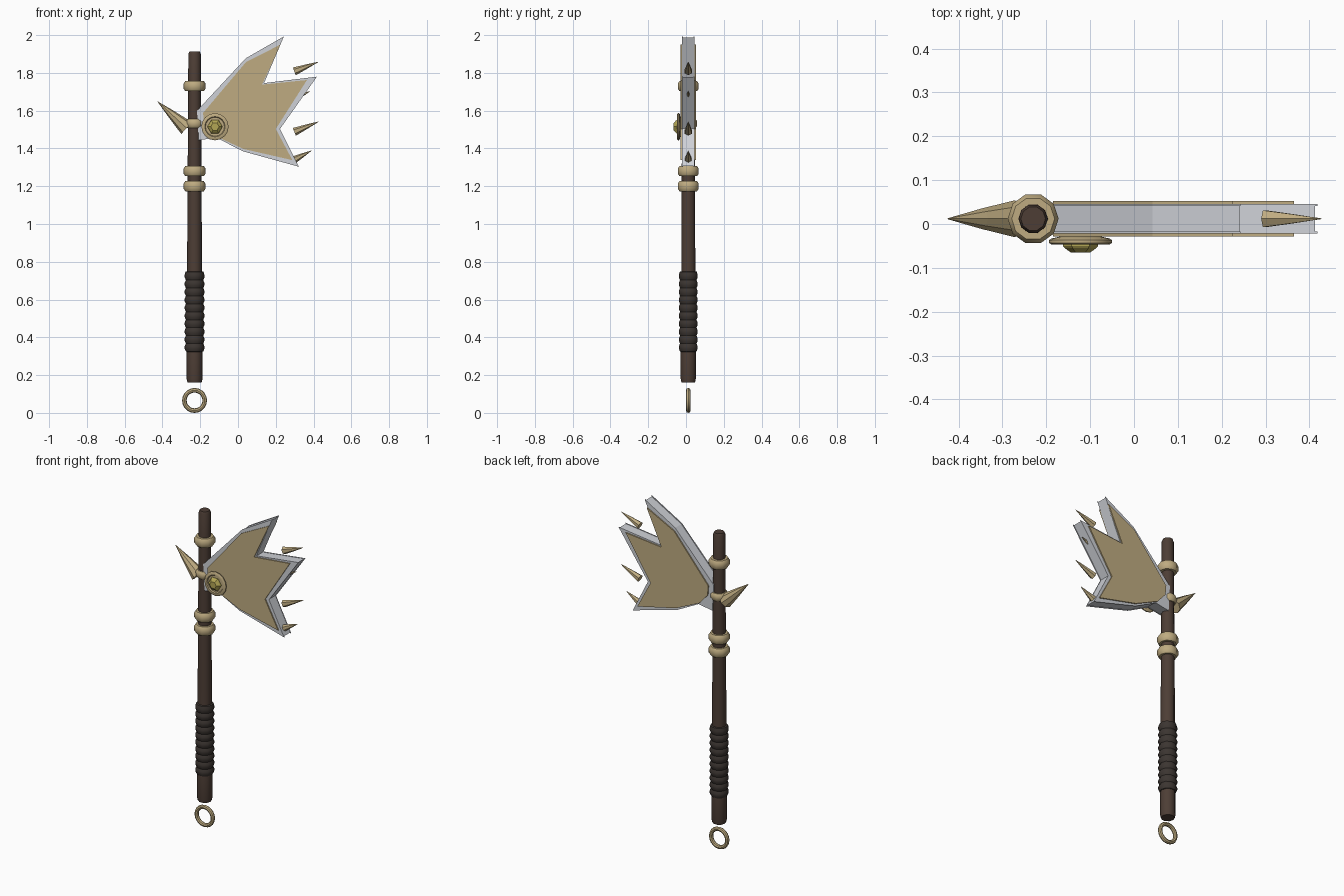
import bpy, bmesh
from math import sin, cos, pi, radians
from mathutils import Vector

if "Cube" in bpy.data.objects:
    bpy.data.objects.remove(bpy.data.objects["Cube"])

CX, CY = -0.23, 0.012


def material(name, rgb):
    m = bpy.data.materials.new(name)
    m.diffuse_color = (*rgb, 1)
    m.use_nodes = True
    m.node_tree.nodes["Principled BSDF"].inputs["Base Color"].default_value = m.diffuse_color
    return m


WOOD = material("wood", (0.075, 0.048, 0.036))
WRAP = material("leather", (0.045, 0.036, 0.031))
BONE = material("bronze", (0.52, 0.41, 0.22))
STEEL = material("steel", (0.62, 0.64, 0.68))
BRASS = material("brass", (0.45, 0.38, 0.09))


def finish(name, verts, faces, mat, smooth=True):
    me = bpy.data.meshes.new(name)
    me.from_pydata(verts, [], faces)
    bm = bmesh.new()
    bm.from_mesh(me)
    bmesh.ops.recalc_face_normals(bm, faces=bm.faces)
    bm.to_mesh(me)
    bm.free()
    ob = bpy.data.objects.new(name, me)
    bpy.context.collection.objects.link(ob)
    me.materials.append(mat)
    if smooth:
        bpy.ops.object.select_all(action='DESELECT')
        ob.select_set(True)
        bpy.context.view_layer.objects.active = ob
        bpy.ops.object.shade_smooth_by_angle(angle=radians(40))
    return ob


def lathe(name, profile, origin, axis, mat, n=10, closed=False, smooth=True):
    """Turn (radius, height) pairs around an axis; closed loops the profile."""
    q = Vector((0, 0, 1)).rotation_difference(Vector(axis).normalized())
    o = Vector(origin)
    verts = [o + q @ Vector((r * cos(2 * pi * i / n), r * sin(2 * pi * i / n), h))
             for r, h in profile for i in range(n)]
    k = len(profile)
    faces = []
    for j in range(k if closed else k - 1):
        a, b = j * n, ((j + 1) % k) * n
        faces += [(a + i, a + (i + 1) % n, b + (i + 1) % n, b + i) for i in range(n)]
    if not closed:
        faces += [tuple(range(n)), tuple(range((k - 1) * n, k * n))]
    return finish(name, verts, faces, mat, smooth)


def spike(name, base, tip, r, n=6):
    b, t = Vector((base[0], CY, base[1])), Vector((tip[0], CY, tip[1]))
    d = (t - b).length
    return lathe(name, [(r, 0), (r * 0.55, d * 0.5), (0.001, d)], b, t - b, BONE, n, smooth=False)


def plate(name, outline, y0, y1, mat):
    n = len(outline)
    verts = [(x, y, z) for y in (y0, y1) for x, z in outline]
    faces = [tuple(range(n)), tuple(range(n, 2 * n))]
    faces += [(i, (i + 1) % n, n + (i + 1) % n, n + i) for i in range(n)]
    return finish(name, verts, faces, mat, False)


# Wooden shaft
lathe("shaft", [(0.038, 0.162), (0.042, 0.18), (0.042, 0.32), (0.039, 0.36), (0.039, 0.85),
                (0.037, 1.2), (0.034, 1.7), (0.033, 1.9), (0.028, 1.912)],
      (CX, CY, 0), (0, 0, 1), WOOD)

# Ribbed leather grip
ribs = 10
grip = [(0.04, 0.322)]
for i in range(ribs):
    z = 0.325 + i * 0.042
    grip += [(0.046, z), (0.052, z + 0.014), (0.052, z + 0.028)]
grip += [(0.048, 0.747), (0.038, 0.75)]
lathe("grip", grip, (CX, CY, 0), (0, 0, 1), WRAP)

# Collars around the shaft
for i, (z, r, h) in enumerate([(1.20, 0.058, 0.027), (1.28, 0.058, 0.027),
                               (1.73, 0.058, 0.027), (1.532, 0.05, 0.023)]):
    lathe(f"collar_{i}", [(0.03, -h), (r - 0.009, -h), (r, -h * 0.5), (r, h * 0.5),
                          (r - 0.009, h), (0.03, h)],
          (CX, CY, z), (0, 0, 1), BONE, closed=True)

# Pommel ring
lathe("pommel_ring", [(0.054 + 0.012 * cos(i * pi / 4), 0.012 * sin(i * pi / 4)) for i in range(8)],
      (CX, CY, 0.066), (0, 1, 0), BONE, 20, closed=True)

# Blade: steel core with thin rims, and inset bronze panels on both sides
steel = [(0.243, 1.993), (0.138, 1.746), (0.418, 1.78), (0.222, 1.503), (0.323, 1.303),
         (0.026, 1.385), (-0.116, 1.458), (-0.208, 1.443), (-0.217, 1.6), (0.042, 1.878)]
panel = [(0.225, 1.95), (0.127, 1.738), (0.365, 1.762), (0.2, 1.503), (0.288, 1.338),
         (0.03, 1.397), (-0.125, 1.468), (-0.18, 1.53), (-0.185, 1.588), (0.042, 1.857)]
core = [(0.08 + (x - 0.08) * 0.985, 1.6 + (z - 1.6) * 0.985) for x, z in steel]
plate("blade_core", core, CY - 0.030, CY + 0.030, STEEL)
for side, s in (("front", -1), ("back", 1)):
    plate(f"blade_rim_{side}", steel, CY + s * 0.029, CY + s * 0.034, STEEL)
    plate(f"blade_panel_{side}", panel, CY + s * 0.033, CY + s * 0.041, BONE)

# Edge spikes and rear spike
for i, (b, t) in enumerate([((0.298, 1.808), (0.425, 1.858)), ((0.262, 1.648), (0.382, 1.703)),
                            ((0.298, 1.488), (0.427, 1.542)), ((0.287, 1.335), (0.388, 1.388))]):
    spike(f"edge_spike_{i}", b, t, 0.022)
spike("rear_spike", (-0.272, 1.508), (-0.425, 1.648), 0.042, 8)

# Boss on the front: washer with raised rim, and hexagonal bolt
boss = (-0.122, 0, 1.515)
lathe("boss_washer", [(0.035, 0.026), (0.066, 0.033), (0.072, 0.037), (0.072, 0.043),
                      (0.066, 0.047), (0.054, 0.047), (0.05, 0.041), (0.035, 0.041)],
      boss, (0, -1, 0), BONE, 16)
lathe("boss_bolt", [(0.04, 0.024), (0.04, 0.05), (0.036, 0.055), (0.022, 0.065)],
      boss, (0, -1, 0), BRASS, 6, smooth=False)
